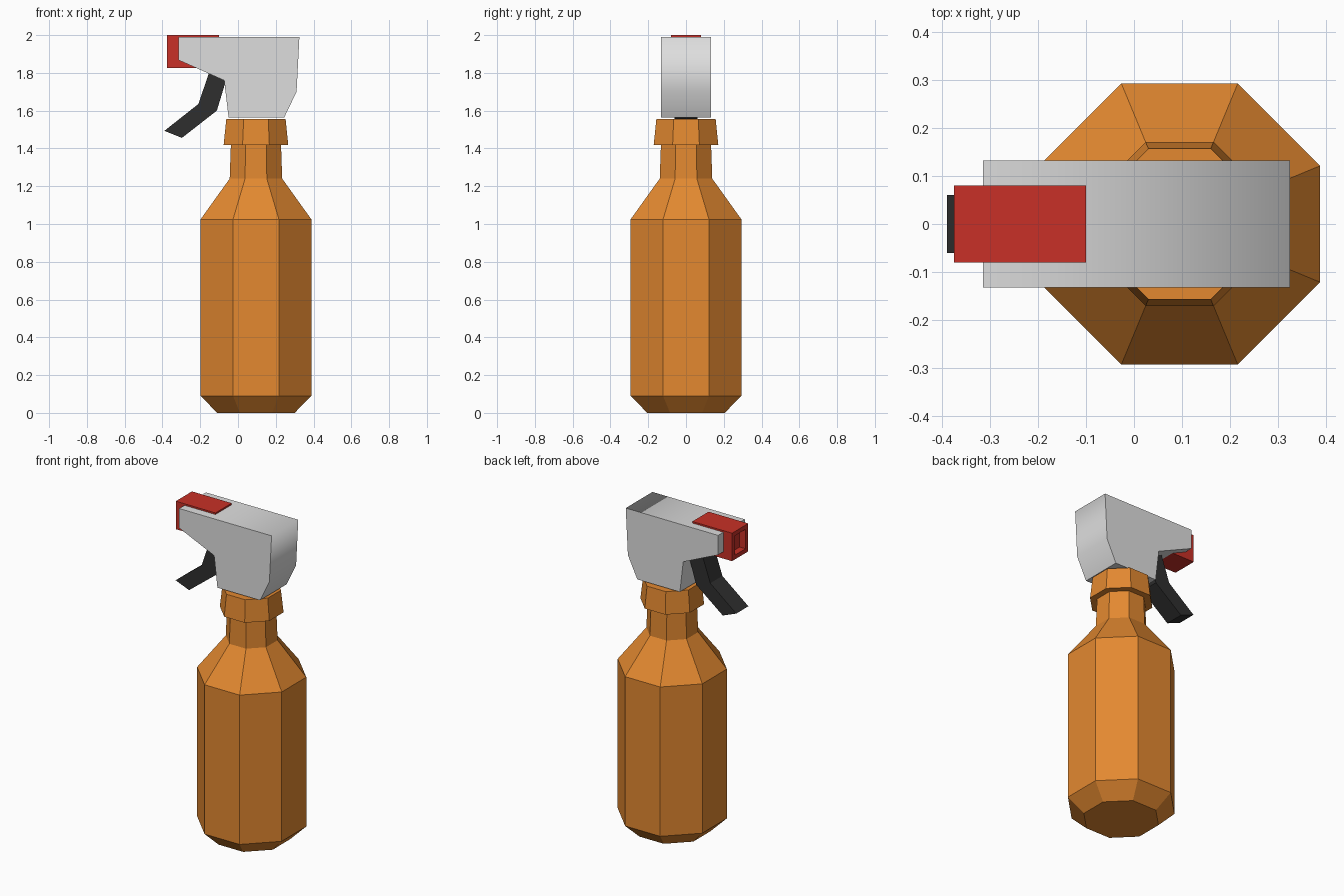
import bpy, bmesh, math

if "Cube" in bpy.data.objects:
    bpy.data.objects.remove(bpy.data.objects["Cube"])

def material(name, rgb):
    m = bpy.data.materials.new(name)
    m.diffuse_color = (*rgb, 1)
    m.use_nodes = True
    m.node_tree.nodes["Principled BSDF"].inputs["Base Color"].default_value = m.diffuse_color
    return m

ORANGE = material("orange plastic", (0.77, 0.25, 0.03))
GREY = material("light grey plastic", (0.73, 0.73, 0.73))
RED = material("red plastic", (0.58, 0.03, 0.02))
BLACK = material("black plastic", (0.028, 0.028, 0.028))

def finish(bm, name, mat):
    bmesh.ops.recalc_face_normals(bm, faces=bm.faces[:])
    mesh = bpy.data.meshes.new(name)
    bm.to_mesh(mesh)
    bm.free()
    mesh.materials.append(mat)
    obj = bpy.data.objects.new(name, mesh)
    bpy.context.collection.objects.link(obj)
    return obj

def octagon_stack(name, profile, cx, mat):
    """Stack octagon rings given as (apothem, z)."""
    bm = bmesh.new()
    rings = []
    for a, z in profile:
        r = a / math.cos(math.pi / 8)
        angles = [math.pi / 8 + i * math.pi / 4 for i in range(8)]
        rings.append([bm.verts.new((cx + r * math.cos(t), r * math.sin(t), z)) for t in angles])
    for low, high in zip(rings, rings[1:]):
        for i in range(8):
            j = (i + 1) % 8
            bm.faces.new((low[i], low[j], high[j], high[i]))
    bm.faces.new(rings[0])
    bm.faces.new(rings[-1])
    return finish(bm, name, mat)

def extruded(points, half):
    """Extrude an xz outline symmetrically along y."""
    bm = bmesh.new()
    face = bm.faces.new([bm.verts.new((x, -half, z)) for x, z in points])
    new = bmesh.ops.extrude_face_region(bm, geom=[face])["geom"]
    verts = [v for v in new if isinstance(v, bmesh.types.BMVert)]
    bmesh.ops.translate(bm, verts=verts, vec=(0, 2 * half, 0))
    bmesh.ops.recalc_face_normals(bm, faces=bm.faces[:])
    return bm

# Bottle with neck, and the flared collar
octagon_stack("bottle", [(0.205, 0), (0.293, 0.09), (0.293, 1.025),
                         (0.139, 1.24), (0.132, 1.44)], 0.095, ORANGE)
octagon_stack("collar", [(0.171, 1.418), (0.157, 1.555)], 0.095, ORANGE)

# Spray head: the top and back are smooth, the rest flat
bm = extruded([(-0.315, 1.99), (0.325, 1.99), (0.31, 1.70), (0.245, 1.565),
               (-0.05, 1.565), (-0.073, 1.76), (-0.315, 1.868)], 0.132)
for f in bm.faces:
    f.smooth = abs(f.normal.y) < 0.5 and (f.normal.x > 0.5 or f.normal.z > 0.9)
finish(bm, "spray_head", GREY)

# Trigger lever
bm = extruded([(-0.39, 1.493), (-0.297, 1.456), (-0.112, 1.60), (-0.065, 1.755),
               (-0.13, 1.83), (-0.15, 1.81), (-0.21, 1.635)], 0.06)
finish(bm, "trigger", BLACK)

# Nozzle block with a recessed opening at the front
bm = extruded([(-0.375, 2.0), (-0.10, 2.0), (-0.10, 1.825), (-0.375, 1.825)], 0.08)
mouth = min(bm.faces, key=lambda f: f.calc_center_median().x)
bmesh.ops.inset_individual(bm, faces=[mouth], thickness=0.038)
new = bmesh.ops.extrude_face_region(bm, geom=[mouth])["geom"]
bmesh.ops.translate(bm, verts=[v for v in new if isinstance(v, bmesh.types.BMVert)],
                    vec=(0.04, 0, 0))
if mouth.is_valid:
    bmesh.ops.delete(bm, geom=[mouth], context="FACES_ONLY")
finish(bm, "nozzle", RED)
